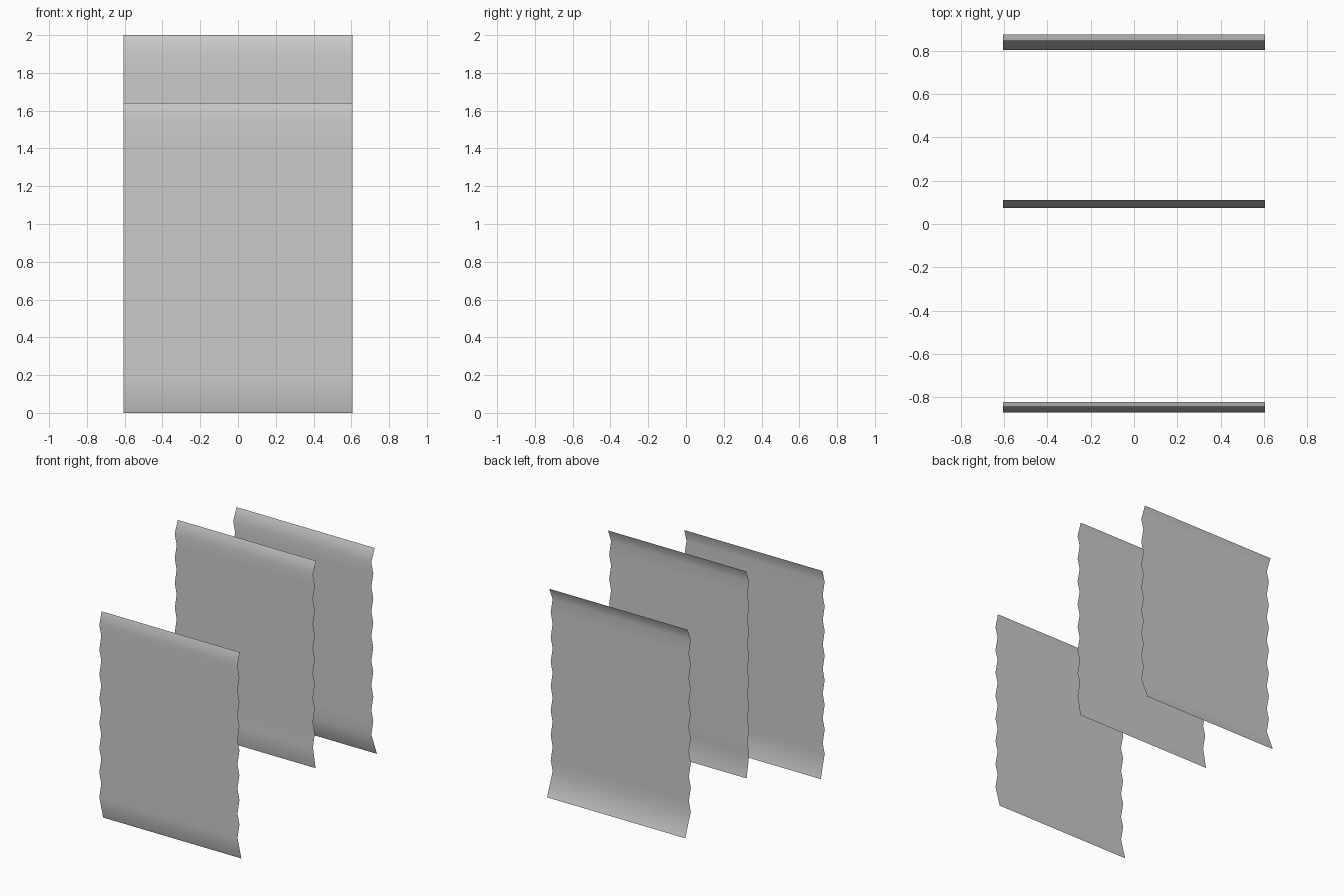
import bpy

if "Cube" in bpy.data.objects:
    bpy.data.objects.remove(bpy.data.objects["Cube"])

HALF_WIDTH = 0.605
HEIGHT = 1.64
FOOT = 0.18      # height of the flared bottom strip
STEPS = 15       # zigzag strips above the flare


def rippled_sheet(name, base_z, trough, crest, top, bottom):
    """Thin sheet whose side profile ripples in y, with a flared foot."""
    profile = [(bottom, base_z)]
    for i in range(STEPS + 1):
        y = top if i == STEPS else (crest if i % 2 else trough)
        profile.append((y, base_z + FOOT + (HEIGHT - FOOT) * i / STEPS))

    verts = [(x, y, z) for y, z in profile for x in (-HALF_WIDTH, HALF_WIDTH)]
    faces = [(2 * i, 2 * i + 1, 2 * i + 3, 2 * i + 2)
             for i in range(len(profile) - 1)]
    mesh = bpy.data.meshes.new(name)
    mesh.from_pydata(verts, [], faces)
    for poly in mesh.polygons:
        poly.use_smooth = True
    obj = bpy.data.objects.new(name, mesh)
    bpy.context.collection.objects.link(obj)
    return obj


# Three hanging sheets at stepped heights
rippled_sheet("front_sheet", 0.0, -0.87, -0.846, -0.842, -0.822)
rippled_sheet("middle_sheet", 0.36, 0.073, 0.097, 0.11, 0.106)
rippled_sheet("back_sheet", 0.18, 0.804, 0.828, 0.846, 0.874)
